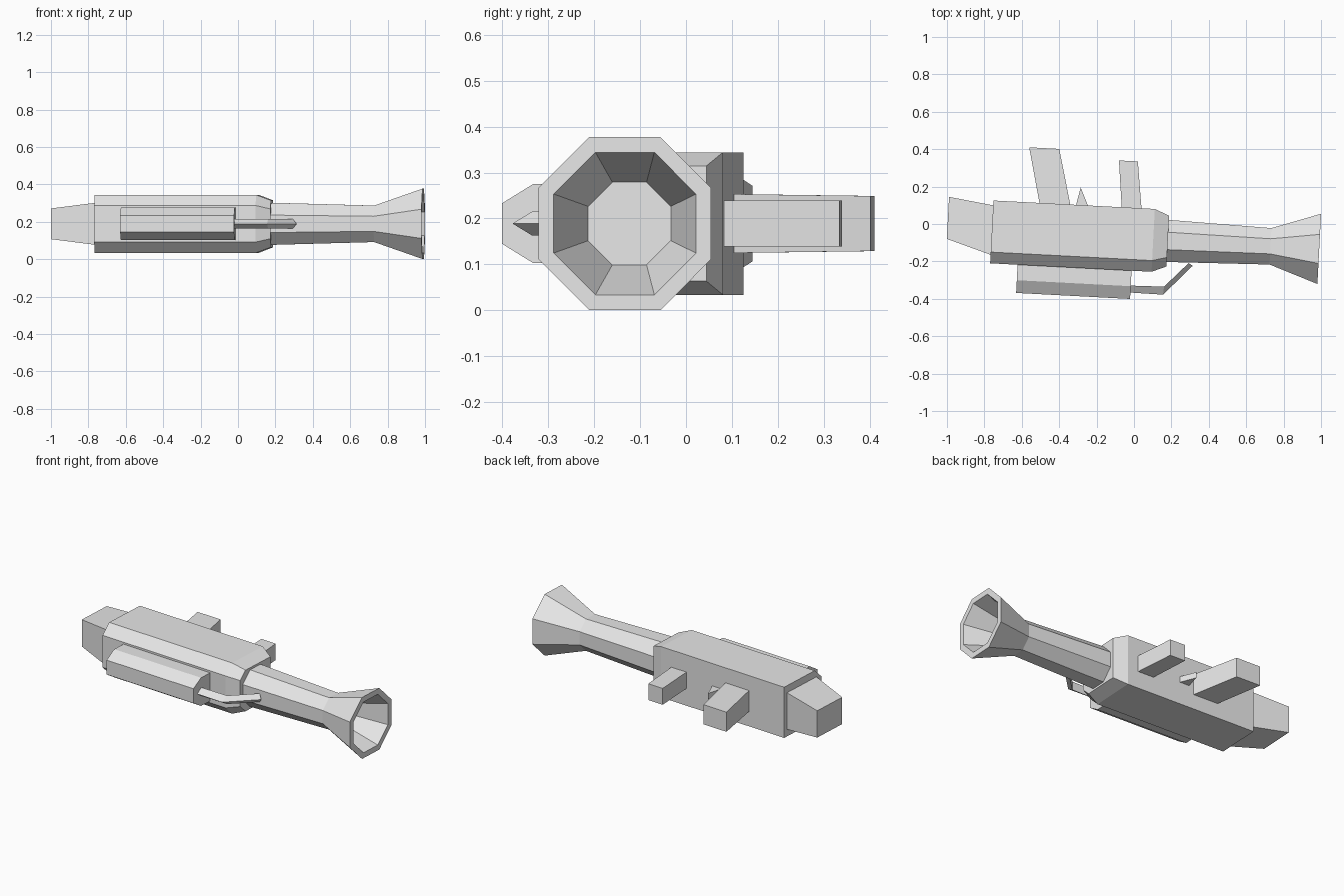
import bpy, bmesh, math

cube = bpy.data.objects.get("Cube")
if cube:
    bpy.data.objects.remove(cube)

grey = bpy.data.materials.new("light_grey")
grey.use_nodes = True
grey.diffuse_color = (0.8, 0.8, 0.8, 1)
grey.node_tree.nodes["Principled BSDF"].inputs["Base Color"].default_value = (0.8, 0.8, 0.8, 1)

MID_Y, MID_Z = -0.081, 0.189   # bore axis
TILT = math.radians(-3)        # the whole model is turned slightly about z


def loft(name, rings):
    """Skin a row of equal-length rings and cap both ends."""
    bm = bmesh.new()
    rows = [[bm.verts.new(p) for p in ring] for ring in rings]
    n = len(rows[0])
    for a, b in zip(rows, rows[1:]):
        for i in range(n):
            j = (i + 1) % n
            bm.faces.new((a[i], a[j], b[j], b[i]))
    bm.faces.new(rows[0][::-1])
    bm.faces.new(rows[-1])
    bmesh.ops.recalc_face_normals(bm, faces=bm.faces)
    mesh = bpy.data.meshes.new(name)
    bm.to_mesh(mesh)
    bm.free()
    mesh.materials.append(grey)
    obj = bpy.data.objects.new(name, mesh)
    obj.rotation_euler.z = TILT
    bpy.context.collection.objects.link(obj)
    return obj


def symmetric(half):
    """Mirror (y, half height) pairs across the bore plane into a closed outline."""
    return ([(y, MID_Z + h) for y, h in half]
            + [(y, MID_Z - h) for y, h in reversed(half)])


def section(x, outline, scale=1.0):
    return [(x, MID_Y + (y - MID_Y) * scale, MID_Z + (z - MID_Z) * scale)
            for y, z in outline]


def octagon(x, apothem):
    r = apothem / math.cos(math.pi / 8)
    angles = [math.pi / 8 + k * math.pi / 4 for k in range(8)]
    return [(x, MID_Y + r * math.cos(a), MID_Z + r * math.sin(a)) for a in angles]


def block(name, base, tip):
    """Tapered block along y; each end is (y, x0, x1, half height)."""
    loft(name, [[(x0, y, MID_Z - h), (x1, y, MID_Z - h),
                 (x1, y, MID_Z + h), (x0, y, MID_Z + h)]
                for y, x0, x1, h in (base, tip)])


# Receiver: square at the grip side, chamfered opposite, tapered nose
body = symmetric([(0.086, 0.155), (-0.19, 0.155), (-0.25, 0.098)])
loft("receiver", [section(-0.757, body), section(0.107, body),
                  section(0.185, body, 0.81)])

# Rear stock
loft("stock", [section(-0.995, symmetric([(0.093, 0.082), (-0.132, 0.082)])),
               section(-0.755, symmetric([(0.06, 0.112), (-0.205, 0.112)]))])

# Barrel with flared, hollow muzzle
loft("barrel", [octagon(0.17, 0.113), octagon(0.735, 0.0975),
                octagon(0.996, 0.188), octagon(0.996, 0.155),
                octagon(0.805, 0.09)])

# Side housing
housing = symmetric([(-0.24, 0.086), (-0.333, 0.086), (-0.401, 0.044)])
loft("side_housing", [section(-0.61, housing), section(0.0, housing)])

# Bent bar with a ridged outer edge, running from the housing to the barrel
path = [((-0.01, -0.367), (-0.01, -0.33)),
        ((0.175, -0.369), (0.178, -0.326)),
        ((0.325, -0.207), (0.303, -0.193))]
loft("bent_bar", [[(*ridge, MID_Z), (*back, MID_Z + 0.026), (*back, MID_Z - 0.026)]
                  for ridge, back in path])

# Grips
block("rear_grip", (0.083, -0.51, -0.345, 0.064), (0.38, -0.581, -0.42, 0.06))
block("front_grip", (0.083, -0.07, 0.036, 0.05), (0.335, -0.098, 0.003, 0.05))

# Trigger
trigger = [(-0.295, 0.18), (-0.315, 0.083), (-0.25, 0.083)]
loft("trigger", [[(x, y, MID_Z + s) for x, y in trigger] for s in (-0.018, 0.018)])
